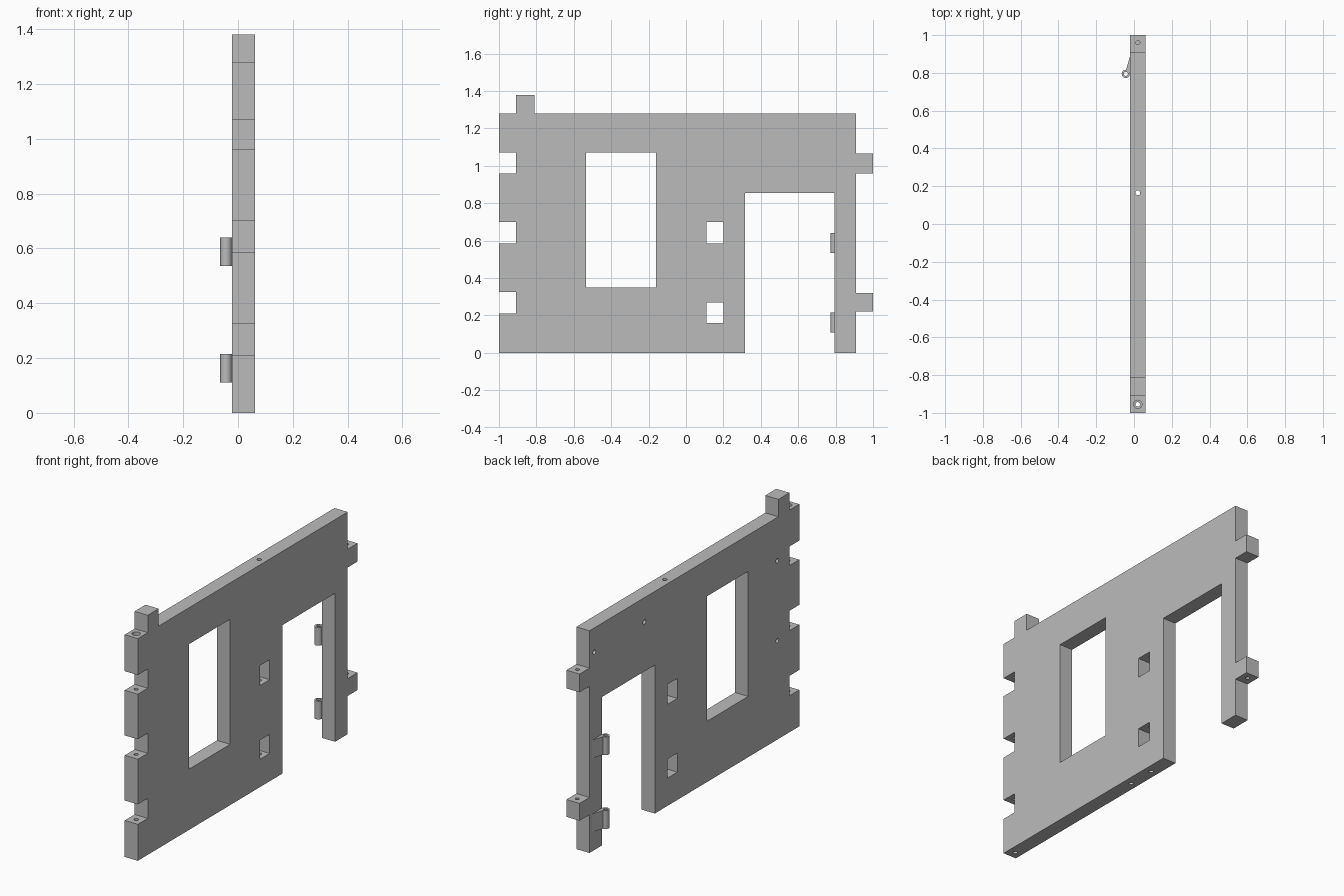
import bpy, bmesh
from mathutils import Matrix, Vector

cube = bpy.data.objects.get("Cube")
if cube:
    bpy.data.objects.remove(cube, do_unlink=True)

X0, X1 = -0.022, 0.062      # wall thickness range
XM = (X0 + X1) / 2

grey = bpy.data.materials.new("plain grey")
grey.use_nodes = True
colour = (0.5, 0.5, 0.5, 1)
grey.diffuse_color = colour
grey.node_tree.nodes["Principled BSDF"].inputs["Base Color"].default_value = colour


def finish(name, bm):
    bmesh.ops.recalc_face_normals(bm, faces=bm.faces)
    mesh = bpy.data.meshes.new(name)
    bm.to_mesh(mesh)
    bm.free()
    mesh.materials.append(grey)
    obj = bpy.data.objects.new(name, mesh)
    bpy.context.collection.objects.link(obj)
    return obj


def prism(name, points, direction):
    """Extrude a flat polygon along a direction."""
    bm = bmesh.new()
    face = bm.faces.new([bm.verts.new(p) for p in points])
    ext = bmesh.ops.extrude_face_region(bm, geom=[face])
    moved = [v for v in ext["geom"] if isinstance(v, bmesh.types.BMVert)]
    bmesh.ops.translate(bm, verts=moved, vec=direction)
    return finish(name, bm)


def rod(name, start, end, radius, sides=24):
    """Cylinder between two points."""
    a, b = Vector(start), Vector(end)
    turn = Vector((0, 0, 1)).rotation_difference(b - a).to_matrix().to_4x4()
    bm = bmesh.new()
    bmesh.ops.create_cone(bm, cap_ends=True, segments=sides, radius1=radius,
                          radius2=radius, depth=(b - a).length,
                          matrix=Matrix.Translation((a + b) / 2) @ turn)
    return finish(name, bm)


def select(obj):
    bpy.ops.object.select_all(action="DESELECT")
    obj.select_set(True)
    bpy.context.view_layer.objects.active = obj


def cut(obj, cutter):
    mod = obj.modifiers.new("cut", "BOOLEAN")
    mod.operation, mod.solver, mod.object = "DIFFERENCE", "EXACT", cutter
    select(obj)
    bpy.ops.object.modifier_apply(modifier=mod.name)
    bpy.data.objects.remove(cutter, do_unlink=True)


# Wall outline: notched front edge, top post, tabbed back edge, doorway
outline = [(-1, 0)]
for low, high in ((0.21, 0.325), (0.585, 0.70), (0.96, 1.07)):
    outline += [(-1, low), (-0.91, low), (-0.91, high), (-1, high)]
outline += [(-1, 1.28), (-0.91, 1.28), (-0.91, 1.38), (-0.81, 1.38),
            (-0.81, 1.28), (0.91, 1.28)]
for low, high in ((0.96, 1.065), (0.22, 0.32)):
    outline += [(0.91, high), (1, high), (1, low), (0.91, low)]
outline += [(0.91, 0), (0.795, 0), (0.795, 0.855), (0.315, 0.855), (0.315, 0)]
wall = prism("wall_panel", [(X0, y, z) for y, z in outline], (X1 - X0, 0, 0))

# Window and two small openings
for y0, y1, z0, z1 in ((-0.535, -0.16, 0.35, 1.07),
                       (0.11, 0.20, 0.16, 0.27), (0.11, 0.20, 0.585, 0.70)):
    corners = [(y0, z0), (y1, z0), (y1, z1), (y0, z1)]
    cut(wall, prism("opening_cutter", [(X0 - 0.1, y, z) for y, z in corners], (0.3, 0, 0)))

# Vertical pin holes, with a wider recess at the top front corner
for y, z0, z1, radius in ((-0.955, -0.1, 1.5, 0.012), (-0.955, 1.25, 1.4, 0.022),
                          (0.165, -0.1, 1.5, 0.013), (0.0, -0.1, 0.05, 0.012),
                          (0.96, 0.1, 0.4, 0.011), (0.96, 1.0, 1.2, 0.011)):
    cut(wall, rod("pin_cutter", (XM, y, z0), (XM, y, z1), radius))

# Shallow round holes on the hinge side
for y, z in ((0.41, 1.14), (0.865, 1.14), (-0.80, 1.03), (-0.80, 0.57)):
    cut(wall, rod("hole_cutter", (X0 - 0.05, y, z), (X0 + 0.035, y, z), 0.013))
parts = [wall]

# Door hinges: hollow knuckle and wedge-shaped leaf
HX, HY = -0.0435, 0.795
for label, z0, z1 in (("lower", 0.11, 0.215), ("upper", 0.535, 0.64)):
    knuckle = rod(label + "_hinge_knuckle", (HX, HY, z0), (HX, HY, z1), 0.0215)
    cut(knuckle, rod("bore_cutter", (HX, HY, z0 - 0.1), (HX, HY, z1 + 0.1), 0.011))
    leaf = prism(label + "_hinge_leaf",
                 [(HX + 0.001, HY + 0.02, z0), (HX + 0.019, HY + 0.008, z0),
                  (X0 + 0.002, HY + 0.008, z0), (X0 + 0.002, 0.885, z0), (X0, 0.885, z0)],
                 (0, 0, z1 - z0))
    parts += [knuckle, leaf]

for part in parts:
    select(part)
    bpy.ops.object.shade_smooth_by_angle()
